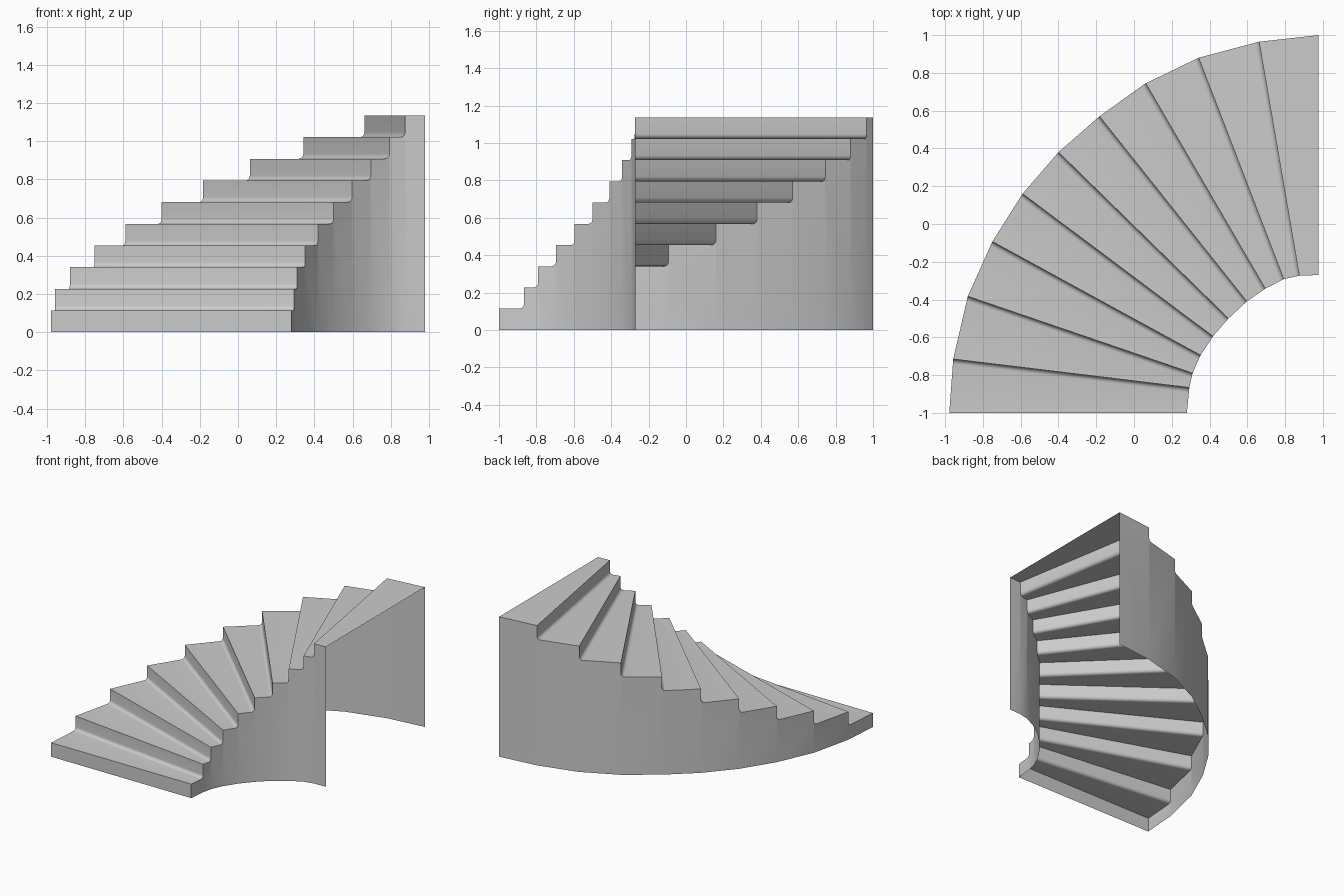
import bpy, math
from mathutils import Vector

if "Cube" in bpy.data.objects:
    bpy.data.objects.remove(bpy.data.objects["Cube"])

RISE = 0.1135      # height of one step
FILLET = 0.026     # cove at the foot of each riser
SEG = 5

# Plan positions of the riser ends along the outer and inner curves
OUTER = [(-0.978, -1), (-0.957, -0.715), (-0.88, -0.383), (-0.75, -0.093),
         (-0.59, 0.16), (-0.40, 0.38), (-0.183, 0.57), (0.062, 0.745),
         (0.342, 0.88), (0.662, 0.965), (0.978, 1.0)]
INNER = [(0.28, -1), (0.293, -0.866), (0.31, -0.79), (0.352, -0.695),
         (0.418, -0.595), (0.50, -0.50), (0.597, -0.41), (0.695, -0.342),
         (0.793, -0.292), (0.875, -0.274), (0.978, -0.27)]
STEPS = len(OUTER) - 1


def tread_edge(plan, k):
    """Edge of tread k, front to back, ending in the cove of the next riser."""
    a, b = Vector(plan[k]), Vector(plan[k + 1])
    z = RISE * (k + 1)
    pts = [(*a, z)]
    if k == STEPS - 1:
        return pts + [(*b, z)]
    back = (a - b).normalized()
    for i in range(SEG + 1):
        t = math.pi / 2 * (1 - i / SEG)
        p = b + back * FILLET * (1 - math.cos(t))
        pts.append((*p, z + FILLET * (1 - math.sin(t))))
    return pts


def make_object(name, verts, faces):
    mesh = bpy.data.meshes.new(name)
    mesh.from_pydata(verts, [], faces)
    mesh.update()
    ob = bpy.data.objects.new(name, mesh)
    bpy.context.collection.objects.link(ob)
    bpy.ops.object.select_all(action='DESELECT')
    ob.select_set(True)
    bpy.context.view_layer.objects.active = ob
    bpy.ops.object.shade_smooth_by_angle(angle=math.radians(30))
    return ob


# Treads and risers: one folded sheet
def build_treads():
    rails = []
    for plan in (OUTER, INNER):
        rail = [(*plan[0], 0)]
        for k in range(STEPS):
            rail += tread_edge(plan, k)
        rails.append(rail)
    n = len(rails[0])
    faces = [(i, n + i, n + i + 1, i + 1) for i in range(n - 1)]
    make_object("treads_and_risers", rails[0] + rails[1], faces)


# Side walls: one stepped panel per tread, sharing the vertical joints
def build_wall(name, plan, flip):
    verts, faces, index = [], [], {}

    def vert(p):
        key = tuple(round(c, 5) for c in p)
        if key not in index:
            index[key] = len(verts)
            verts.append(p)
        return index[key]

    for k in range(STEPS):
        loop = [(*plan[k + 1], 0), (*plan[k], 0)]
        if k:  # joint with the top of the previous panel's cove
            loop.append((*plan[k], RISE * k + FILLET))
        loop += tread_edge(plan, k)
        face = [vert(p) for p in loop]
        faces.append(face[::-1] if flip else face)
    make_object(name, verts, faces)


build_treads()
build_wall("outer_wall", OUTER, False)
build_wall("inner_wall", INNER, True)
